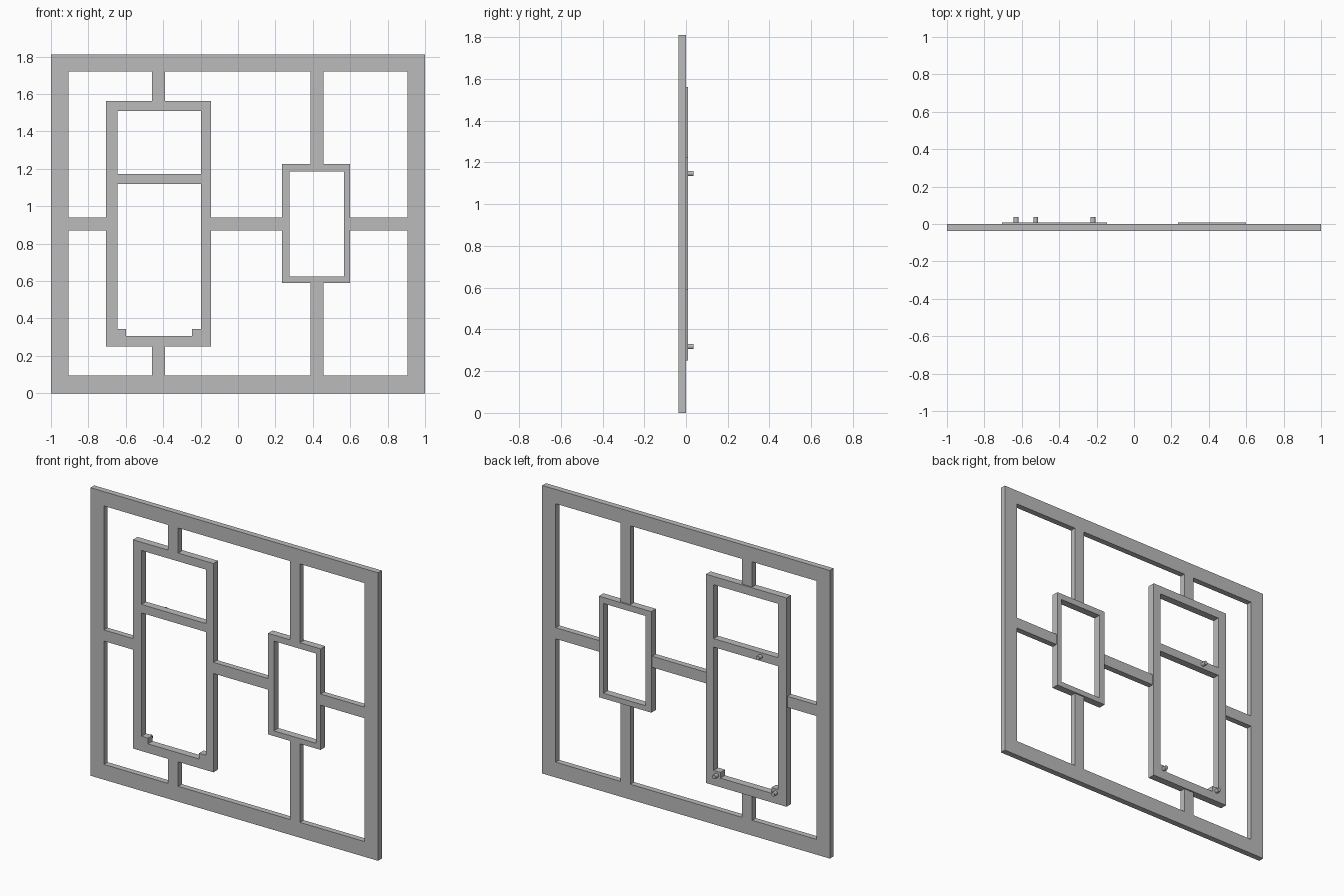
import bpy
import bmesh
from math import pi
from mathutils import Matrix, Vector

cube = bpy.data.objects.get("Cube")
if cube:
    bpy.data.objects.remove(cube, do_unlink=True)

FRONT, FRAME_BACK, PANEL_BACK, PEG_BACK = -0.037, 0.0, 0.009, 0.037

grey = bpy.data.materials.new("plain grey")
grey.use_nodes = True
grey.diffuse_color = (0.5, 0.5, 0.5, 1)
grey.node_tree.nodes["Principled BSDF"].inputs["Base Color"].default_value = (0.5, 0.5, 0.5, 1)


def add_object(name, mesh):
    mesh.materials.clear()
    mesh.materials.append(grey)
    ob = bpy.data.objects.new(name, mesh)
    bpy.context.collection.objects.link(ob)
    return ob


def rect(x0, x1, z0, z1):
    return [(x0, z0), (x1, z0), (x1, z1), (x0, z1)]


def cutout(name, loops, back):
    """Extrude an outline with holes, from the front plane to the back depth."""
    curve = bpy.data.curves.new(name, 'CURVE')
    curve.dimensions = '2D'
    curve.fill_mode = 'BOTH'
    curve.extrude = (back - FRONT) / 2
    for loop in loops:
        spline = curve.splines.new('POLY')
        spline.points.add(len(loop) - 1)
        for point, (x, z) in zip(spline.points, loop):
            point.co = (x, z, 0, 1)
        spline.use_cyclic_u = True
    helper = bpy.data.objects.new(name + "_outline", curve)
    bpy.context.collection.objects.link(helper)
    depsgraph = bpy.context.evaluated_depsgraph_get()
    mesh = bpy.data.meshes.new_from_object(helper.evaluated_get(depsgraph))
    bpy.data.objects.remove(helper, do_unlink=True)
    bpy.data.curves.remove(curve)
    mesh.transform(Matrix.Translation((0, (FRONT + back) / 2, 0)) @ Matrix.Rotation(pi / 2, 4, 'X'))
    # Weld the caps to the walls
    bm = bmesh.new()
    bm.from_mesh(mesh)
    bmesh.ops.remove_doubles(bm, verts=bm.verts, dist=0.0001)
    bmesh.ops.recalc_face_normals(bm, faces=bm.faces)
    for face in bm.faces:
        face.smooth = False
    bm.to_mesh(mesh)
    bm.free()
    return add_object(name, mesh)


def peg(name, x, z):
    bm = bmesh.new()
    place = Matrix.Translation(Vector((x, PEG_BACK / 2, z))) @ Matrix.Rotation(pi / 2, 4, 'X')
    bmesh.ops.create_cone(bm, cap_ends=True, segments=16, radius1=0.013, radius2=0.013,
                          depth=PEG_BACK, matrix=place)
    mesh = bpy.data.meshes.new(name)
    bm.to_mesh(mesh)
    bm.free()
    add_object(name, mesh)


# Outer frame
cutout("outer_frame", [rect(-1, 1, 0, 1.81), rect(-0.906, 0.906, 0.096, 1.72)], FRAME_BACK)

# Tall panel: upper opening, and lower opening with two corner blocks
lower_opening = [(-0.6, 0.307), (-0.245, 0.307), (-0.245, 0.343), (-0.198, 0.343),
                 (-0.198, 1.118), (-0.645, 1.118), (-0.645, 0.343), (-0.6, 0.343)]
cutout("tall_panel", [rect(-0.705, -0.145, 0.25, 1.562),
                      rect(-0.645, -0.198, 1.171, 1.51), lower_opening], PANEL_BACK)

# Small panel
cutout("small_panel", [rect(0.235, 0.6, 0.59, 1.225), rect(0.275, 0.568, 0.623, 1.187)], PANEL_BACK)

# Bars joining the panels to the frame and to each other
for side, x, low, high in (("tall", -0.425, 0.25, 1.562), ("small", 0.422, 0.59, 1.225)):
    cutout(side + "_bottom_bar", [rect(x - 0.035, x + 0.035, 0.096, low)], FRAME_BACK)
    cutout(side + "_top_bar", [rect(x - 0.035, x + 0.035, high, 1.72)], FRAME_BACK)
for name, x0, x1 in (("right_bar", -0.906, -0.705), ("middle_bar", -0.145, 0.235),
                     ("left_bar", 0.6, 0.906)):
    cutout(name, [rect(x0, x1, 0.871, 0.941)], FRAME_BACK)

# Pegs on the back of the tall panel
peg("upper_peg", -0.525, 1.147)
peg("lower_right_peg", -0.63, 0.318)
peg("lower_left_peg", -0.22, 0.318)
